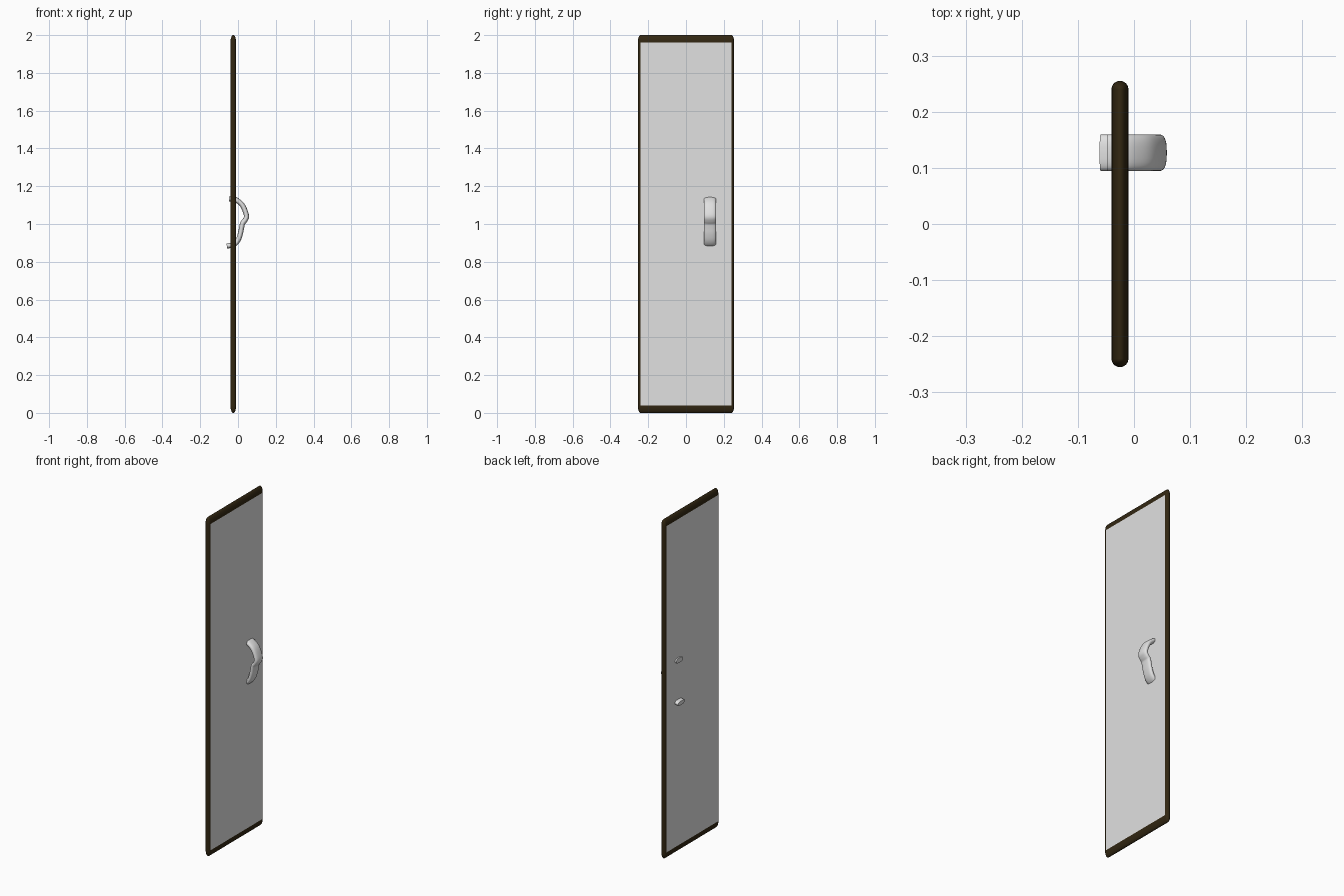
import bpy, bmesh, math
from mathutils import Vector

if "Cube" in bpy.data.objects:
    bpy.data.objects.remove(bpy.data.objects["Cube"])


def material(name, rgb):
    m = bpy.data.materials.new(name)
    m.diffuse_color = (*rgb, 1.0)
    m.use_nodes = True
    m.node_tree.nodes["Principled BSDF"].inputs["Base Color"].default_value = m.diffuse_color
    return m


GREY = material("light grey", (0.75, 0.75, 0.75))
BROWN = material("dark brown", (0.032, 0.020, 0.006))


def make_object(name, bm, mats):
    me = bpy.data.meshes.new(name)
    bm.to_mesh(me)
    bm.free()
    for m in mats:
        me.materials.append(m)
    ob = bpy.data.objects.new(name, me)
    bpy.context.collection.objects.link(ob)
    return ob


# Door panel: fully rounded slab, rounding stretched at top and bottom
R, CAP, HALF_Y = 0.0148, 0.038, 0.255
core = 1.0 - CAP
bm = bmesh.new()
bmesh.ops.create_cube(bm, size=1.0)
bmesh.ops.scale(bm, vec=(0.03, 2 * HALF_Y, 2 * (core + R)), verts=bm.verts)
bmesh.ops.bevel(bm, geom=bm.edges[:], offset=R, offset_type='OFFSET',
                segments=8, profile=0.5, affect='EDGES')
for v in bm.verts:
    if abs(v.co.z) > core:
        v.co.z = math.copysign(core + (abs(v.co.z) - core) * CAP / R, v.co.z)
    v.co += Vector((-0.025, 0, 1))
bm.normal_update()
for f in bm.faces:
    f.smooth = True
# Large flat sides are grey, the rounded rim is brown
for f in bm.faces:
    if abs(f.normal.x) > 0.99 and f.calc_area() > 0.3:
        f.material_index = 1
        f.smooth = False
        for e in f.edges:
            e.smooth = False
make_object("door_panel", bm, [BROWN, GREY])


# Handle: flattened rounded section swept along a profile in the xz plane
def catmull(pts, steps):
    out = []
    p = [pts[0]] + pts + [pts[-1]]
    for i in range(1, len(p) - 2):
        a, b, c, d = p[i - 1:i + 3]
        for s in range(steps):
            t = s / steps
            out.append(0.5 * (2 * b + (c - a) * t + (2 * a - 5 * b + 4 * c - d) * t ** 2
                              + (3 * b - a - 3 * c + d) * t ** 3))
    return out + [pts[-1]]


upper = [(-0.048, 1.132), (-0.02, 1.131), (0.0, 1.121), (0.021, 1.102),
         (0.036, 1.073), (0.045, 1.04), (0.037, 1.02)]
lower = [(0.025, 1.004), (0.019, 0.98), (0.013, 0.95),
         (0.002, 0.918), (-0.014, 0.897), (-0.034, 0.888), (-0.059, 0.883)]
path = catmull([Vector((x, 0, z)) for x, z in upper + lower], 5)

N, HALF_W, HALF_T, EXP, Y0 = 28, 0.0325, 0.0135, 2 / 2.6, 0.127
bm = bmesh.new()
rings = []
for i, p in enumerate(path):
    tan = (path[min(i + 1, len(path) - 1)] - path[max(i - 1, 0)]).normalized()
    side = Vector((-tan.z, 0, tan.x))
    ring = []
    for k in range(N):
        a = 2 * math.pi * k / N
        c, s = math.cos(a), math.sin(a)
        w = math.copysign(abs(c) ** EXP, c) * HALF_W
        t = math.copysign(abs(s) ** EXP, s) * HALF_T
        ring.append(bm.verts.new(p + side * t + Vector((0, Y0 + w, 0))))
    rings.append(ring)
for r0, r1 in zip(rings, rings[1:]):
    for k in range(N):
        f = bm.faces.new((r0[k], r0[(k + 1) % N], r1[(k + 1) % N], r1[k]))
        f.smooth = True
for ring in (rings[0], rings[-1]):
    cap = bm.faces.new(ring)
    for e in cap.edges:
        e.smooth = False
bmesh.ops.recalc_face_normals(bm, faces=bm.faces[:])
make_object("handle", bm, [GREY])
